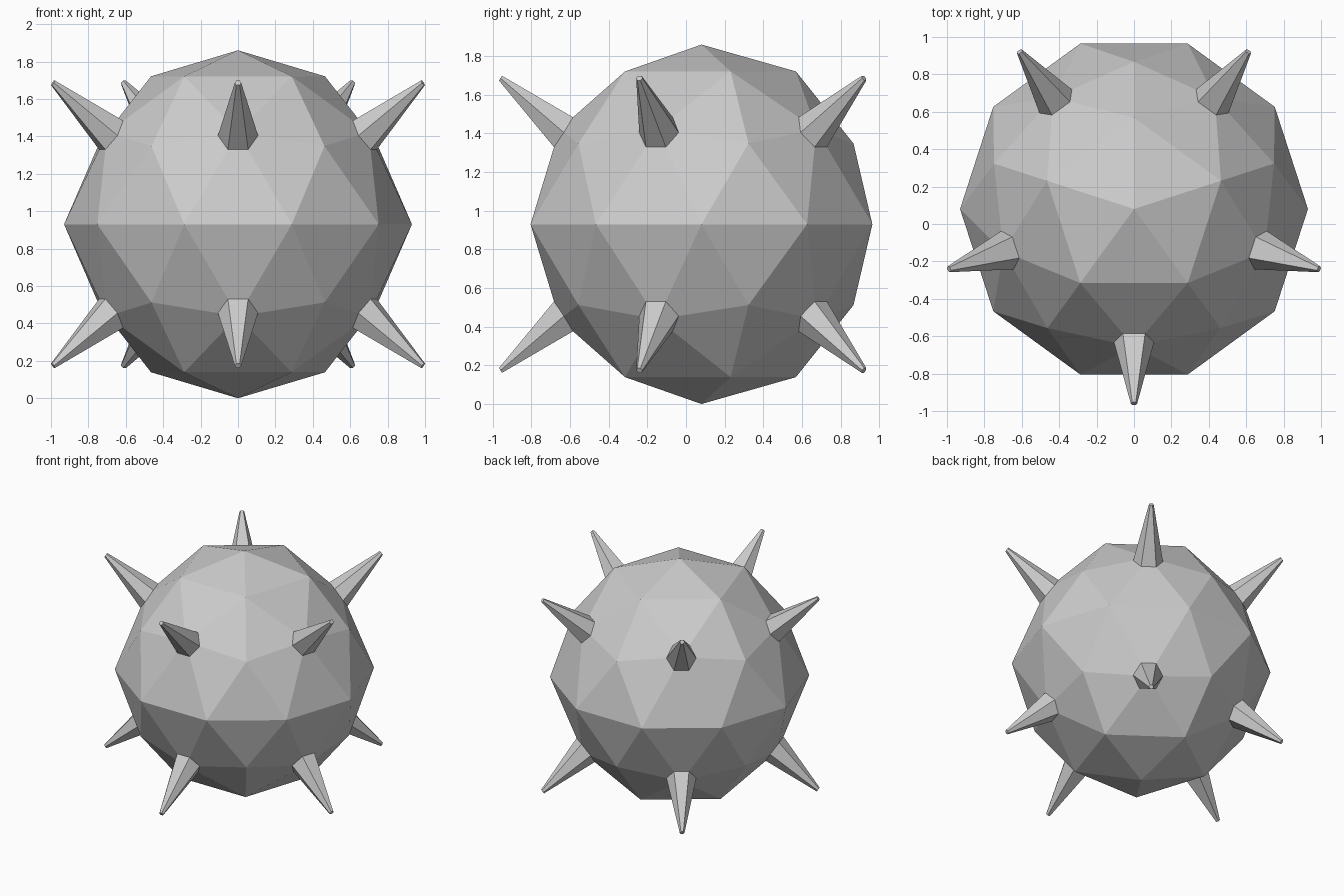
import bpy, bmesh, math
from mathutils import Matrix, Vector

if "Cube" in bpy.data.objects:
    bpy.data.objects.remove(bpy.data.objects["Cube"])

R = 0.93


def place(v, r, z):
    """Move a vertex to a given axial radius and height, keeping its heading."""
    d = Vector((v.co.x, v.co.y, 0)).normalized()
    v.co = d * r + Vector((0, 0, z))


bm = bmesh.new()

# Faceted ball, upper half only
bmesh.ops.create_icosphere(bm, subdivisions=2, radius=R,
                           matrix=Matrix.Rotation(math.pi / 2, 4, 'Z'))
bmesh.ops.delete(bm, geom=[v for v in bm.verts if v.co.z < -0.01], context='VERTS')
for v in bm.verts:
    if abs(v.co.z) < 0.01:
        v.co.z = 0

# Slightly flattened corners, and the five seats where spikes grow
corners = [v for v in bm.verts if abs(v.co.z - 0.447 * R) < 0.02]
seats = [v for v in bm.verts if abs(v.co.z - 0.526 * R) < 0.02]
for v in corners:
    place(v, 0.787, 0.418)
for v in seats:
    place(v, 0.735, 0.492)

# Cut each seat to a hexagon
bmesh.ops.bevel(bm, geom=seats, offset=0.111, offset_type='OFFSET',
                segments=1, profile=0.5, affect='VERTICES')

# Draw each hexagon out into a tapered spike
hexes = [f for f in bm.faces if len(f.verts) == 6]
tips = bmesh.ops.extrude_discrete_faces(bm, faces=hexes)['faces']
for f in tips:
    c = f.calc_center_median()
    d = Vector((c.x, c.y, 0)).normalized()
    tip = d * 1.04 + Vector((0, 0, 0.756))
    for v in f.verts:
        v.co = tip + (v.co - c) * 0.16

bmesh.ops.recalc_face_normals(bm, faces=bm.faces)
mesh = bpy.data.meshes.new("spiked_ball")
bm.to_mesh(mesh)
bm.free()
ball = bpy.data.objects.new("spiked_ball", mesh)
ball.location = (0, 0.08, R)
bpy.context.collection.objects.link(ball)

# Lower half
mirror = ball.modifiers.new("lower_half", 'MIRROR')
mirror.use_axis = (False, False, True)
mirror.use_clip = True
